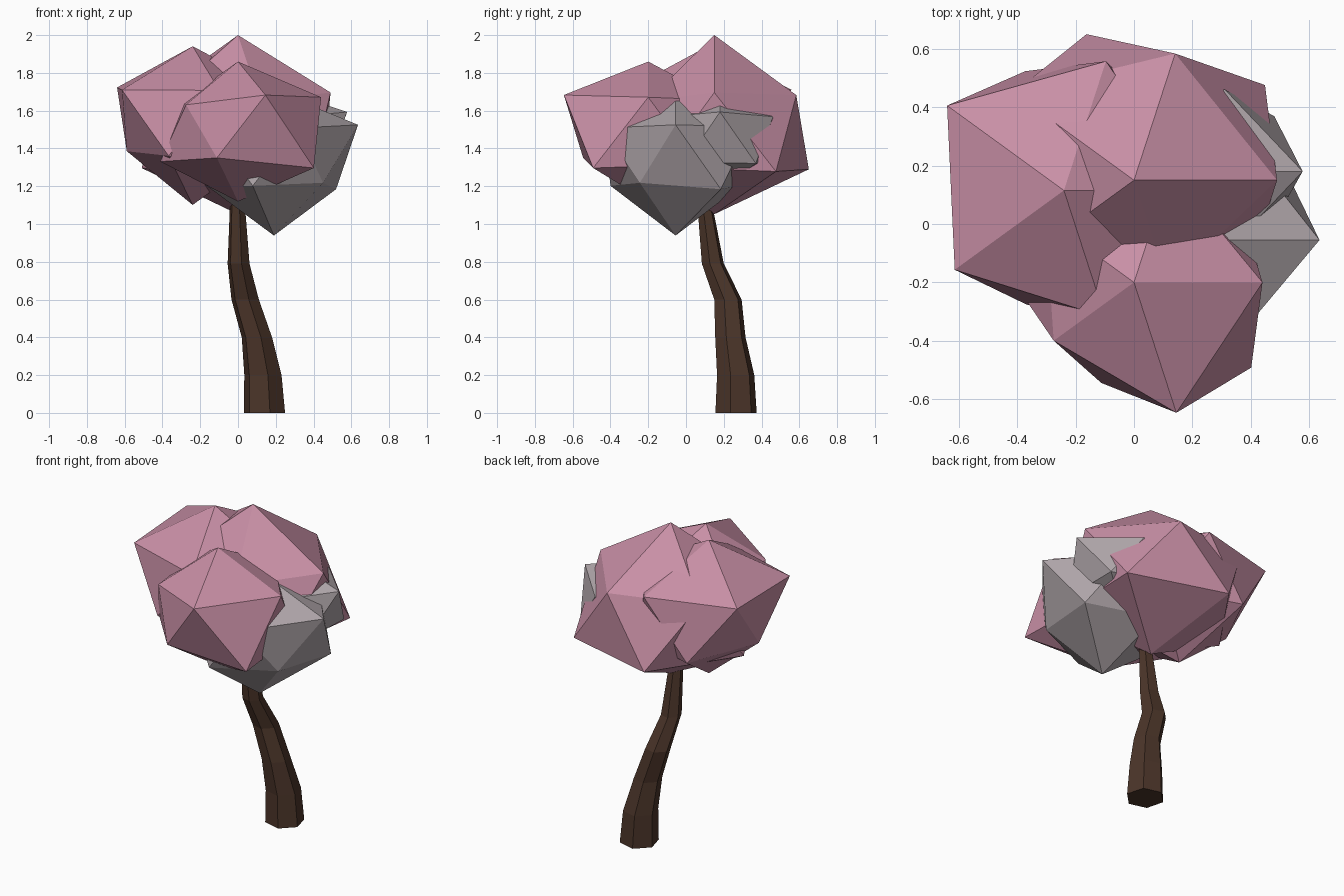
import bpy
import bmesh
from math import cos, sin, radians, sqrt
from mathutils import Vector

if "Cube" in bpy.data.objects:
    bpy.data.objects.remove(bpy.data.objects["Cube"], do_unlink=True)


def make_material(name, color):
    mat = bpy.data.materials.new(name)
    mat.use_nodes = True
    mat.diffuse_color = (*color, 1)
    mat.node_tree.nodes["Principled BSDF"].inputs["Base Color"].default_value = (*color, 1)
    return mat


pink = make_material("blossom pink", (0.58, 0.275, 0.38))
grey = make_material("foliage grey", (0.43, 0.38, 0.40))
brown = make_material("bark brown", (0.07, 0.035, 0.022))


def finish(name, bm, mat):
    bmesh.ops.recalc_face_normals(bm, faces=bm.faces)
    mesh = bpy.data.meshes.new(name)
    bm.to_mesh(mesh)
    bm.free()
    mesh.materials.append(mat)
    obj = bpy.data.objects.new(name, mesh)
    bpy.context.collection.objects.link(obj)
    return obj


def ring_points(count, start):
    return [Vector((cos(a), sin(a), 0))
            for a in (radians(start + 360 * i / count) for i in range(count))]


# Leaf clump: flattened icosahedron with an uneven radius at each corner
def clump(name, mat, center, top, upper, lower, bottom):
    bm = bmesh.new()
    squash = Vector((1, 1, 0.8))
    up = Vector((0, 0, 1))

    def corner(direction, radius):
        return bm.verts.new(Vector(center) + direction * radius * squash)

    flat, rise = 2 / sqrt(5), 1 / sqrt(5)
    a = corner(up, top)
    u = [corner(p * flat + up * rise, r) for p, r in zip(ring_points(5, 0), upper)]
    w = [corner(p * flat - up * rise, r) for p, r in zip(ring_points(5, 36), lower)]
    b = corner(-up, bottom)
    for i in range(5):
        j = (i + 1) % 5
        for face in ((a, u[i], u[j]), (u[i], w[i], u[j]),
                     (u[j], w[i], w[j]), (w[i], b, w[j])):
            bm.faces.new(face)
    return finish(name, bm, mat)


clump("main_blossom", pink, (0, 0.15, 1.5), 0.625,
      (0.548, 0.51, 0.57, 0.5, 0.42), (0.62, 0.588, 0.57, 0.52, 0.55), 0.56)
clump("side_blossom", pink, (-0.24, 0.115, 1.525), 0.52,
      (0.5, 0.52, 0.553, 0.517, 0.51), (0.48, 0.48, 0.39, 0.46, 0.48), 0.53)
clump("front_blossom", pink, (0, -0.2, 1.495), 0.456,
      (0.492, 0.45, 0.42, 0.38, 0.525), (0.5, 0.45, 0.46, 0.405, 0.555), 0.47)
clump("large_grey_clump", grey, (0.19, -0.055, 1.347), 0.45,
      (0.498, 0.47, 0.45, 0.45, 0.45), (0.455, 0.405, 0.4, 0.405, 0.36), 0.51)
clump("small_grey_clump", grey, (0.22, 0.18, 1.45), 0.33,
      (0.4, 0.33, 0.33, 0.33, 0.33), (0.36, 0.35, 0.33, 0.33, 0.35), 0.35)

# Trunk: bent, tapering six-sided tube; each entry is x, y, z, radius
trunk_path = [(0.14, 0.265, 0, 0.113), (0.132, 0.263, 0.2, 0.102),
              (0.1, 0.235, 0.4, 0.083), (0.038, 0.222, 0.6, 0.075),
              (0.003, 0.142, 0.79, 0.06), (-0.003, 0.1, 1.1, 0.041),
              (-0.003, 0.09, 1.25, 0.035)]
bm = bmesh.new()
rings = [[bm.verts.new(Vector((x, y, z)) + p * r) for p in ring_points(6, -15)]
         for x, y, z, r in trunk_path]
for low, high in zip(rings, rings[1:]):
    for i in range(6):
        j = (i + 1) % 6
        bm.faces.new((low[i], low[j], high[j], high[i]))
bm.faces.new(rings[0])
bm.faces.new(rings[-1])
finish("trunk", bm, brown)
